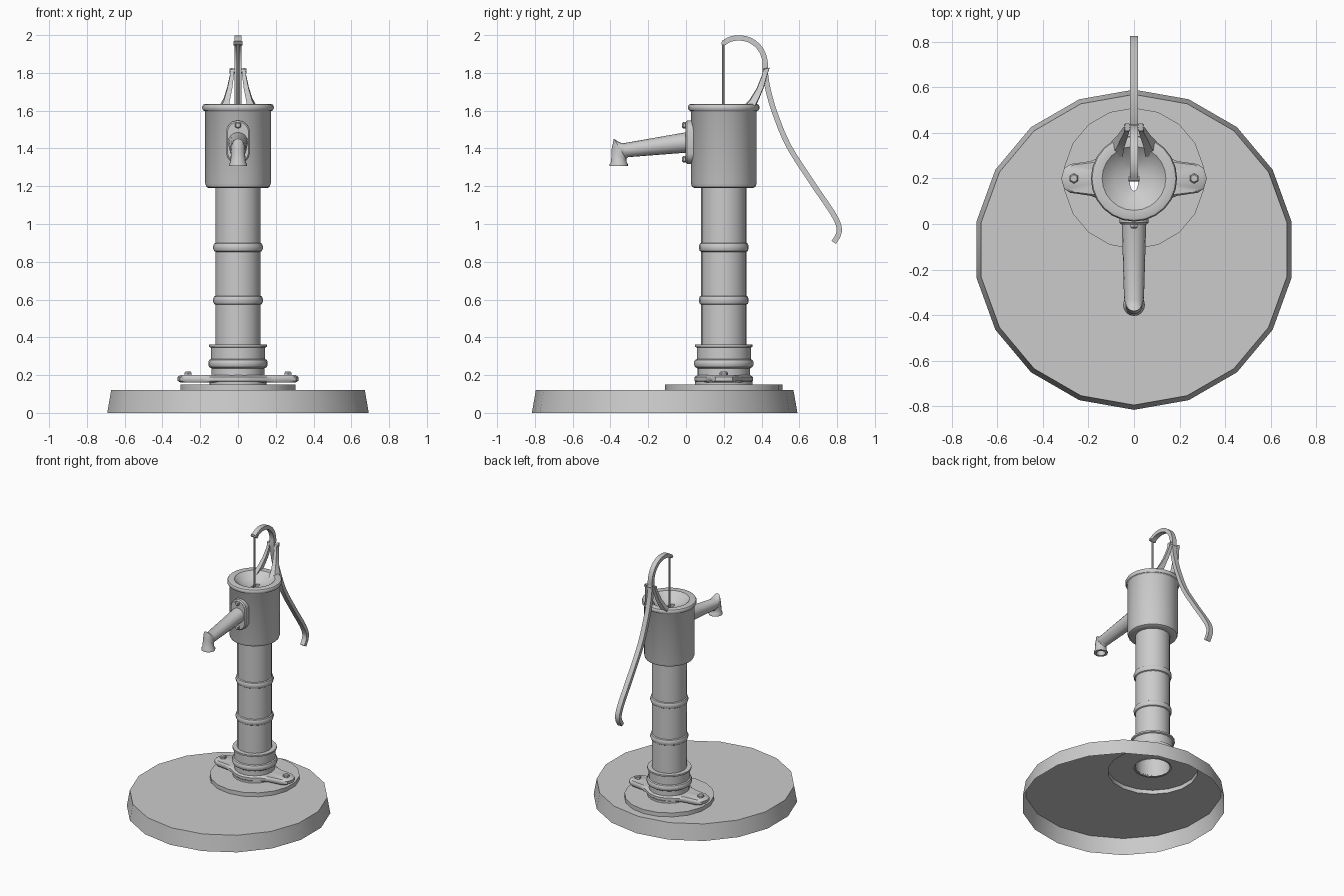
import bpy, bmesh
from math import sin, cos, pi, radians
from mathutils import Vector

if "Cube" in bpy.data.objects:
    bpy.data.objects.remove(bpy.data.objects["Cube"])

CY = 0.2  # y of the pump axis


def loft(name, rings, caps=(False, False), closed=False):
    """Skin a list of equally sized point loops."""
    bm = bmesh.new()
    loops = [[bm.verts.new(p) for p in r] for r in rings]
    n = len(loops[0])
    pairs = list(zip(loops, loops[1:]))
    if closed:
        pairs.append((loops[-1], loops[0]))
    for a, b in pairs:
        for i in range(n):
            j = (i + 1) % n
            bm.faces.new((a[i], a[j], b[j], b[i]))
    if caps[0]:
        bm.faces.new(loops[0][::-1])
    if caps[1]:
        bm.faces.new(loops[-1])
    bmesh.ops.recalc_face_normals(bm, faces=bm.faces)
    me = bpy.data.meshes.new(name)
    bm.to_mesh(me)
    bm.free()
    me.shade_smooth()
    me.set_sharp_from_angle(angle=radians(35))
    ob = bpy.data.objects.new(name, me)
    bpy.context.collection.objects.link(ob)
    return ob


def circle(r, z, x=0, y=CY, n=20, ry=None):
    return [(x + r * sin(2 * pi * i / n), y + (ry or r) * cos(2 * pi * i / n), z) for i in range(n)]


def lathe(name, profile, caps=(False, False), **kw):
    return loft(name, [circle(r, z, **kw) for r, z in profile], caps)


def bulge(r0, r1, z0, z1, n=5):
    """Half-round moulding profile."""
    return [(r0 + (r1 - r0) * sin(pi * i / n), z0 + (z1 - z0) * (1 - cos(pi * i / n)) / 2)
            for i in range(n + 1)]


def spline(pts, steps=4):
    """Catmull-Rom smoothing of a path."""
    v = [Vector(p) for p in pts]
    v = [2 * v[0] - v[1]] + v + [2 * v[-1] - v[-2]]
    out = []
    for a, b, c, d in zip(v, v[1:], v[2:], v[3:]):
        for s in range(steps):
            t = s / steps
            out.append(0.5 * (2 * b + (c - a) * t + (2 * a - 5 * b + 4 * c - d) * t * t
                              + (3 * b - a - 3 * c + d) * t ** 3))
    return out + [v[-2]]


# Round stone base, hollow below, with a raised disc and a hole under the pump
loft("base", [circle(0.703, 0, y=-0.113, n=18), circle(0.682, 0.12, y=-0.113, n=18),
              circle(0.31, 0.12, n=18), circle(0.31, 0.15, n=18), circle(0.13, 0.15, n=18)])

# Mounting flange with two ears
quarter = [(0, .155), (.07, .14), (.125, .102), (.19, .076), (.28, .063), (.307, .045), (.32, 0)]
outline = quarter + [(x, -y) for x, y in quarter[-2::-1]]
outline += [(-x, y) for x, y in outline[-2:0:-1]]


def flange_ring(inset, z):
    pts = []
    for x, y in outline:
        d = Vector((x, y)).normalized() * inset
        pts.append((x - d.x, CY + y - d.y, z))
    return pts


def flange_hole(z):
    return [(p.x * .12, CY + p.y * .12, z) for p in (Vector(o).normalized() for o in outline)]


loft("flange", [flange_hole(.16), flange_ring(.015, .16), flange_ring(0, .17), flange_ring(0, .19),
                flange_ring(.015, .2), flange_hole(.2)], closed=True)
for s in (-1, 1):
    lathe("flange_bolt", [(.022, .195), (.022, .212), (.016, .218)], (False, True), x=s * .264, n=6)

# Collar at the foot of the column
lathe("collar", [(.13, .15), (.152, .15), (.152, .165), (.14, .165), (.14, .235)]
      + bulge(.143, .158, .238, .285) + [(.143, .345), (.153, .35), (.153, .362), (.12, .362)])

# Column with two moulded rings
lathe("column", [(.12, .15), (.12, .573)] + bulge(.12, .132, .573, .62)
      + [(.12, .853)] + bulge(.12, .132, .853, .9) + [(.12, 1.2)])

# Head with rolled lip and dished top; the innermost loops form a slot
head = [circle(r, z, n=24) for r, z in
        [(.12, 1.19), (.155, 1.19), (.168, 1.197), (.174, 1.215), (.174, 1.595)]
        + bulge(.176, .19, 1.598, 1.635) + [(.14, 1.632), (.125, 1.618), (.085, 1.59)]]
head += [circle(.02, z, n=24, ry=.055) for z in (1.572, 1.54)]
loft("head", head)


# Spout mounting plate and bolts
def oval(y, k):
    return [(.064 * k * sin(a), y, 1.433 + .065 * k * cos(a) + (.05 if cos(a) > 0 else -.05))
            for a in (2 * pi * (i + .5) / 20 for i in range(20))]


loft("spout_plate", [oval(.045, 1), oval(.006, 1), oval(-.002, .88)], (True, True))
for z in (1.523, 1.343):
    loft("spout_bolt", [[(r * sin(i * pi / 3), y, z + r * cos(i * pi / 3)) for i in range(6)]
                        for r, y in ((.018, 0), (.018, -.014), (.012, -.02))], (True, True))


# Spout: each section is given by its upper point, lower point and half width
def section(y0, z0, y1, z1, w, n=16):
    a, b = Vector((0, y0, z0)), Vector((0, y1, z1))
    return [(a + b) / 2 + (a - b) / 2 * cos(2 * pi * i / n) + Vector((w * sin(2 * pi * i / n), 0, 0))
            for i in range(n)]


loft("spout", [section(*s) for s in [
    (.02, 1.489, .02, 1.379, .054), (-.335, 1.427, -.305, 1.354, .044),
    (-.36, 1.436, -.312, 1.349, .042), (-.382, 1.452, -.316, 1.343, .036),
    (-.395, 1.39, -.316, 1.338, .038), (-.396, 1.33, -.314, 1.326, .041),
    (-.404, 1.318, -.307, 1.316, .048), (-.404, 1.307, -.307, 1.307, .048),
    (-.387, 1.307, -.324, 1.307, .032), (-.38, 1.37, -.33, 1.35, .027)]], (False, True))

# Curved handle: flat bar swept along a path in the yz plane
path = spline([(0, y, z) for y, z in [
    (.197, 1.957), (.235, 1.978), (.285, 1.985), (.345, 1.97), (.395, 1.925), (.418, 1.865),
    (.42, 1.8), (.437, 1.7), (.475, 1.575), (.545, 1.41), (.67, 1.215), (.775, 1.06),
    (.81, .985), (.805, .94), (.782, .903)]])
rings = []
for i, p in enumerate(path):
    t = (path[min(i + 1, len(path) - 1)] - path[max(i - 1, 0)]).normalized()
    nrm = Vector((0, -t.z, t.y)) * .014
    sx = Vector((.018, 0, 0))
    rings.append([p + nrm + sx, p + nrm - sx, p - nrm - sx, p - nrm + sx])
loft("handle", rings, (True, True))

# Lift rod and the cross pins at its top and at the handle pivot
lathe("lift_rod", [(.007, 1.5), (.007, 1.96)], (True, True), y=.198, n=8)
for nm, y, z, r, w in (("rod_pin", .198, 1.957, .011, .024), ("pivot_pin", .424, 1.81, .013, .045)):
    loft(nm, [[(x, y + r * sin(i * pi / 4), z + r * cos(i * pi / 4)) for i in range(8)]
              for x in (-w, w)], (True, True))

# Bracket legs rising from the rim to the pivot: (x inner, x outer, y centre, y half depth, z)
for s in (-1, 1):
    loft("bracket_leg", [[(s * a, y - d, z), (s * b, y - d, z - d / 3), (s * b, y + d, z + d / 3),
                          (s * a, y + d, z)] for a, b, y, d, z in
                         [(.05, .098, .33, .035, 1.615), (.042, .075, .362, .024, 1.66),
                          (.03, .057, .393, .018, 1.72), (.022, .043, .415, .014, 1.785),
                          (.02, .04, .425, .016, 1.822)]], (True, True))
